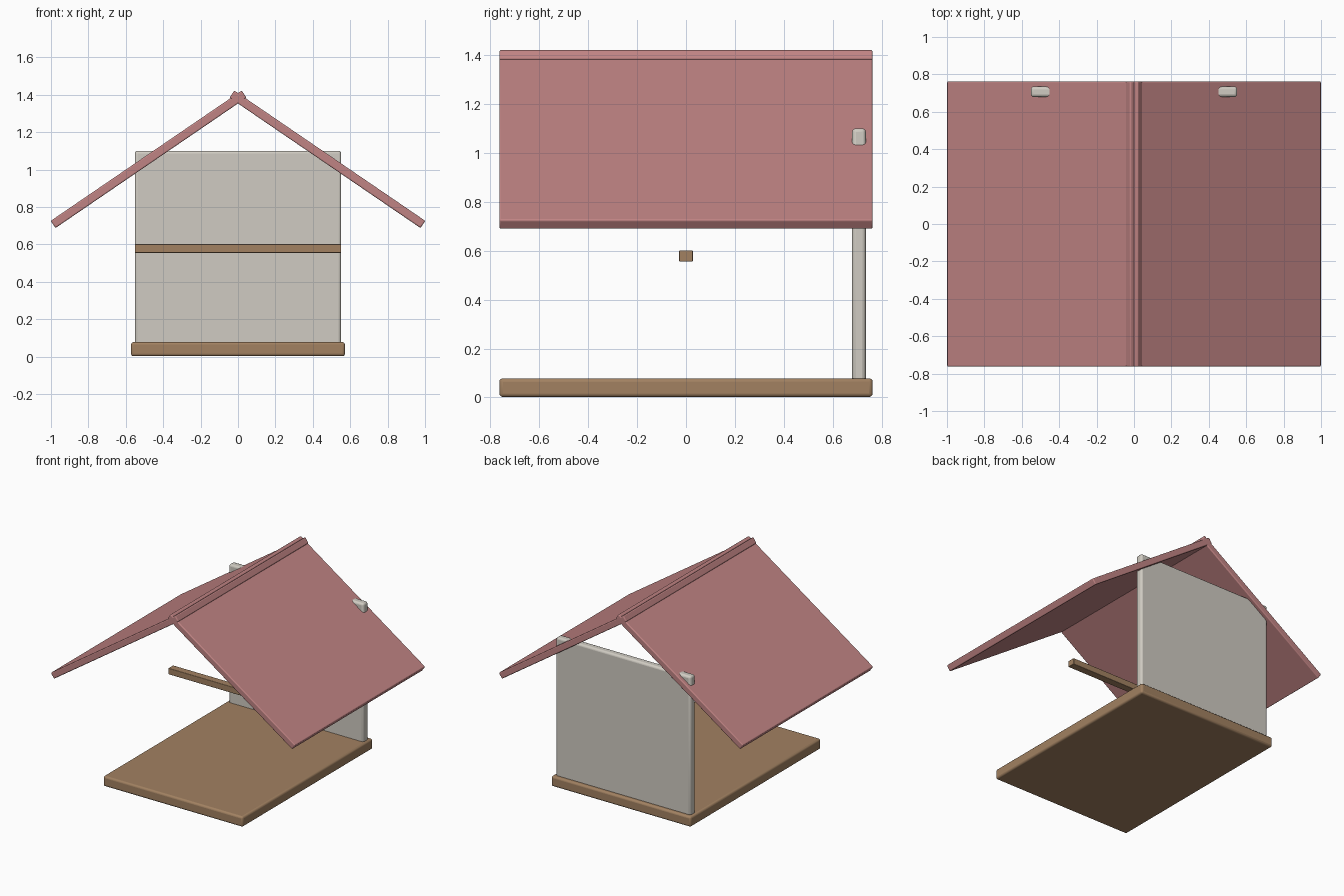
import bpy
import math

default_cube = bpy.data.objects.get("Cube")
if default_cube:
    bpy.data.objects.remove(default_cube, do_unlink=True)


def make_material(name, rgb):
    mat = bpy.data.materials.new(name)
    mat.use_nodes = True
    color = (*rgb, 1.0)
    mat.diffuse_color = color
    mat.node_tree.nodes["Principled BSDF"].inputs["Base Color"].default_value = color
    return mat


wood = make_material("brown wood", (0.36, 0.22, 0.12))
plaster = make_material("pale plaster", (0.63, 0.60, 0.54))
rose = make_material("dusty rose", (0.53, 0.23, 0.23))


def board(name, size, center, mat, bevel, tilt=0.0):
    """Box with softly rounded edges, optionally tilted about the y axis."""
    bpy.ops.mesh.primitive_cube_add(size=1, location=center)
    obj = bpy.context.object
    obj.name = name
    obj.scale = size
    bpy.ops.object.transform_apply(location=False, rotation=False, scale=True)
    obj.rotation_euler.y = tilt
    obj.data.materials.append(mat)
    mod = obj.modifiers.new("rounded edges", "BEVEL")
    mod.width = bevel
    mod.segments = 3
    bpy.ops.object.shade_smooth_by_angle(angle=math.radians(35))
    return obj


# Floor, back wall and middle crossbeam
board("floor", (1.144, 1.526, 0.076), (0, 0, 0.04), wood, 0.014)
board("back_wall", (1.104, 0.056, 1.04), (0, 0.707, 0.58), plaster, 0.015)
board("crossbeam", (1.104, 0.056, 0.046), (0, 0, 0.578), wood, 0.004)

# Two roof panels that cross at the ridge
pitch = math.radians(34.3)
for name, side in (("left_roof_panel", 1), ("right_roof_panel", -1)):
    board(name, (1.236, 1.526, 0.046), (side * 0.478, 0, 1.055), rose, 0.007,
          tilt=side * pitch)
